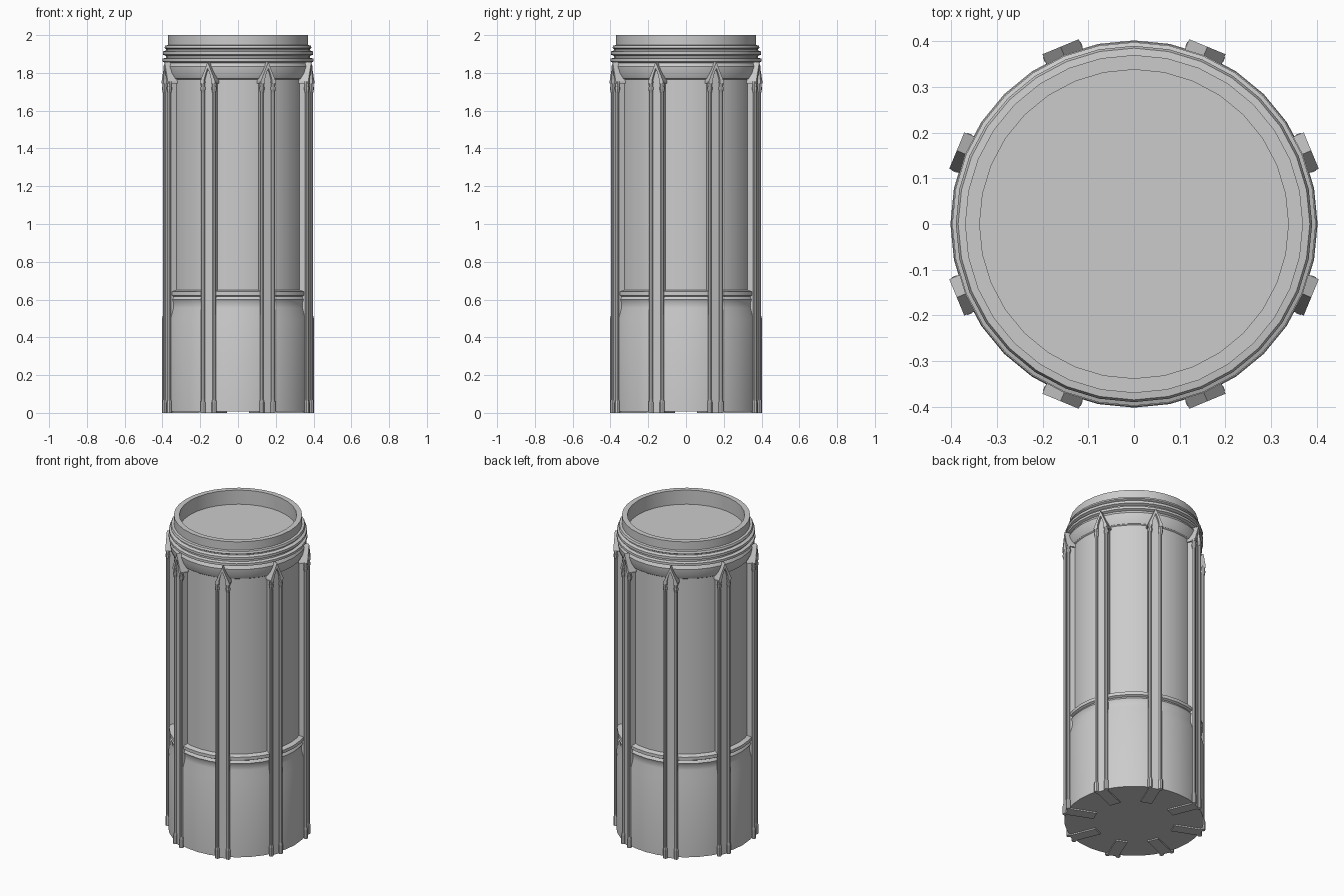
import bpy, bmesh, math
from mathutils import Vector, Matrix

if "Cube" in bpy.data.objects:
    bpy.data.objects.remove(bpy.data.objects["Cube"])

SEG = 32


def finish(bm, name):
    bmesh.ops.recalc_face_normals(bm, faces=bm.faces)
    mesh = bpy.data.meshes.new(name)
    bm.to_mesh(mesh)
    bm.free()
    ob = bpy.data.objects.new(name, mesh)
    bpy.context.collection.objects.link(ob)
    return ob


def lathe(profile, name):
    """Revolve an (r, z) profile around z, closing both ends with caps."""
    bm = bmesh.new()
    rings = []
    for r, z in profile:
        rings.append([bm.verts.new((r * math.cos(math.tau * i / SEG),
                                    r * math.sin(math.tau * i / SEG), z)) for i in range(SEG)])
    for a, b in zip(rings, rings[1:]):
        for i in range(SEG):
            j = (i + 1) % SEG
            bm.faces.new((a[i], a[j], b[j], b[i]))
    bm.faces.new(rings[0])
    bm.faces.new(rings[-1])
    ob = finish(bm, name)
    bpy.context.view_layer.objects.active = ob
    ob.select_set(True)
    bpy.ops.object.shade_smooth_by_angle(angle=math.radians(25))
    ob.select_set(False)
    return ob


def loft(bm, a, b):
    """Closed solid between two matching outlines of 3D points."""
    va, vb = [bm.verts.new(p) for p in a], [bm.verts.new(p) for p in b]
    bm.faces.new(va)
    bm.faces.new(vb)
    for i in range(len(va)):
        j = (i + 1) % len(va)
        bm.faces.new((va[i], va[j], vb[j], vb[i]))


def radial_prism(bm, outline, r0, r1):
    """Extrude a (tangent, z) outline along the radial x direction."""
    loft(bm, [(r0, t, z) for t, z in outline], [(r1, t, z) for t, z in outline])


def colonnette(bm, x, y, r0, z0, r1, z1):
    def ring(r, z):
        return [(x + r * math.cos(math.tau * (i + .5) / 8),
                 y + r * math.sin(math.tau * (i + .5) / 8), z) for i in range(8)]
    loft(bm, ring(r0, z0), ring(r1, z1))


# Drum: plinth, ring moulding, shaft, flared collar, cornice and recessed top
lathe([(0.402, 0.008), (0.402, 0.50), (0.387, 0.555), (0.387, 0.585), (0.394, 0.60),
       (0.384, 0.615), (0.397, 0.622), (0.397, 0.642), (0.37, 0.65), (0.37, 1.765),
       (0.378, 1.77), (0.391, 1.80), (0.395, 1.835), (0.385, 1.853), (0.40, 1.86),
       (0.40, 1.875), (0.382, 1.88), (0.382, 1.89), (0.398, 1.897), (0.398, 1.913),
       (0.38, 1.92), (0.38, 1.926), (0.39, 1.932), (0.385, 1.945), (0.37, 1.947),
       (0.37, 2.0), (0.338, 2.0), (0.338, 1.91)], "drum_shaft")

# Gabled pilaster, modelled pointing along +x
bm = bmesh.new()
core = [(-0.034, 0), (0.034, 0), (0.034, 1.75), (0, 1.835), (-0.034, 1.75)]
radial_prism(bm, core, 0.234, 0.405)
for s in (-1, 1):
    y = 0.032 * s
    # slim shaft, foot and stepped capital
    colonnette(bm, 0.407, y, 0.010, 0.0, 0.010, 1.71)
    colonnette(bm, 0.407, y, 0.0135, 0.0, 0.0135, 0.055)
    colonnette(bm, 0.407, y, 0.0135, 0.055, 0.010, 0.07)
    colonnette(bm, 0.407, y, 0.010, 1.695, 0.014, 1.715)
    colonnette(bm, 0.407, y, 0.014, 1.715, 0.014, 1.725)
    colonnette(bm, 0.407, y, 0.011, 1.725, 0.014, 1.755)
    # raking gable half with an arched underside
    half = [(0.043, 1.755), (0, 1.858), (0, 1.825), (0.012, 1.795), (0.020, 1.765), (0.020, 1.745), (0.043, 1.745)]
    radial_prism(bm, [(s * t, z) for t, z in half], 0.36, 0.42)
pilaster = finish(bm, "pilaster_1")

# Eight pilasters around the drum
for k in range(8):
    ob = pilaster
    if k:
        ob = bpy.data.objects.new(f"pilaster_{k + 1}", pilaster.data)
        bpy.context.collection.objects.link(ob)
    ob.rotation_euler.z = math.radians(22.5 + 45 * k)
